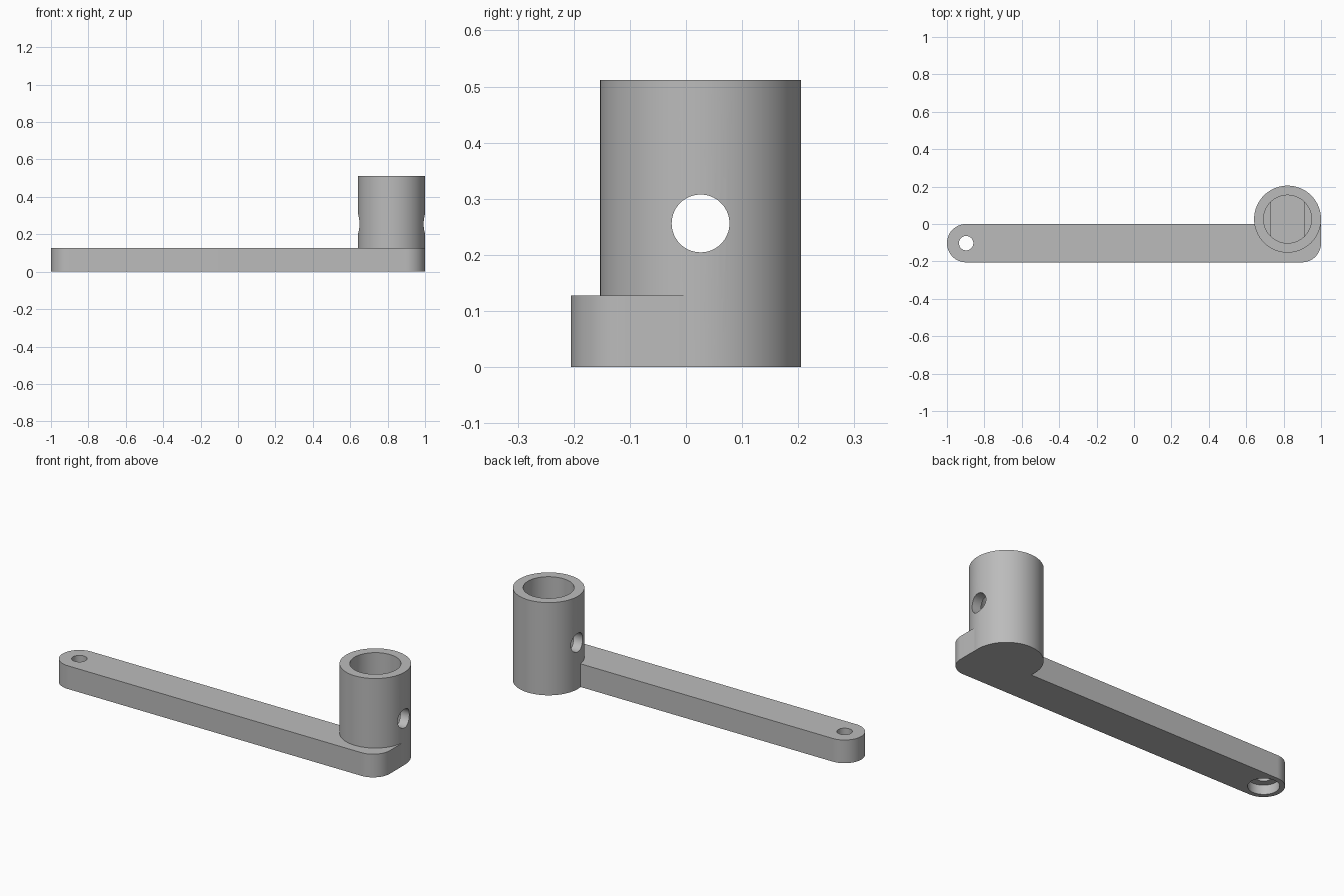
import bpy
import bmesh
from math import cos, sin, pi, radians

if "Cube" in bpy.data.objects:
    bpy.data.objects.remove(bpy.data.objects["Cube"])

ARM_TOP, ARM_WIDTH = 0.128, 0.205
END_R = ARM_WIDTH / 2
HUB = (0.821, 0.026)
HUB_R, HUB_TOP = 0.179, 0.512
PIN = (-1 + END_R, -END_R)

grey = bpy.data.materials.new("grey plastic")
grey.use_nodes = True
grey.diffuse_color = (0.5, 0.5, 0.5, 1)
grey.node_tree.nodes["Principled BSDF"].inputs["Base Color"].default_value = (0.5, 0.5, 0.5, 1)


def arc(cx, cy, r, start, end, n):
    """Points on an arc, angles in degrees."""
    angles = [radians(start + (end - start) * i / n) for i in range(n + 1)]
    return [(cx + r * cos(a), cy + r * sin(a)) for a in angles]


def prism(name, outline, z0, z1):
    """Extrude a closed outline from z0 up to z1."""
    bm = bmesh.new()
    base = bm.faces.new([bm.verts.new((x, y, z0)) for x, y in outline])
    top = bmesh.ops.extrude_face_region(bm, geom=[base])["geom"]
    verts = [v for v in top if isinstance(v, bmesh.types.BMVert)]
    bmesh.ops.translate(bm, vec=(0, 0, z1 - z0), verts=verts)
    bmesh.ops.recalc_face_normals(bm, faces=bm.faces)
    mesh = bpy.data.meshes.new(name)
    bm.to_mesh(mesh)
    bm.free()
    mesh.materials.append(grey)
    obj = bpy.data.objects.new(name, mesh)
    bpy.context.collection.objects.link(obj)
    return obj


def disc(name, centre, r, z0, z1, n=96):
    return prism(name, arc(*centre, r, 0, 360, n)[:-1], z0, z1)


def combine(target, tool, operation):
    """Apply a boolean and discard the tool object."""
    tool.hide_render = True
    mod = target.modifiers.new(tool.name, "BOOLEAN")
    mod.operation, mod.object, mod.solver = operation, tool, "EXACT"
    bpy.context.view_layer.objects.active = target
    bpy.ops.object.modifier_apply(modifier=mod.name)
    bpy.data.objects.remove(tool)


# Arm: round at the pin end, one rounded corner at the hub end
outline = (arc(*PIN, END_R, 90, 270, 48)
           + arc(1 - END_R, -END_R, END_R, 270, 360, 24) + [(1, 0)])
crank = prism("crank_handle", outline, 0, ARM_TOP)

# Hub joined to the arm
combine(crank, disc("hub", HUB, HUB_R, 0, HUB_TOP), "UNION")

# Round upper bore, then a lower socket with two flats
combine(crank, disc("bore", HUB, 0.128, 0.18, HUB_TOP + 0.1), "DIFFERENCE")
half = 43
socket = (arc(*HUB, 0.128, half + 4, 180 - half - 4, 32)
          + arc(*HUB, 0.128, 180 + half + 4, 360 - half - 4, 32))
combine(crank, prism("flat_sided_socket", socket, 0.077, 0.22), "DIFFERENCE")

# Cross hole right through the hub
cross = disc("cross_hole", (0, 0), 0.0515, -0.4, 0.4, 64)
cross.rotation_euler = (0, pi / 2, 0)
cross.location = (*HUB, HUB_TOP / 2)
bpy.context.view_layer.update()
combine(crank, cross, "DIFFERENCE")

# Pin hole with a wider recess underneath
combine(crank, disc("pin_hole", PIN, 0.0385, -0.1, 0.3, 48), "DIFFERENCE")
combine(crank, disc("pin_recess", PIN, 0.077, -0.1, 0.051, 64), "DIFFERENCE")

# Smooth curves, sharp edges
bpy.ops.object.select_all(action="DESELECT")
crank.select_set(True)
bpy.context.view_layer.objects.active = crank
bpy.ops.object.shade_smooth_by_angle(angle=radians(30))
